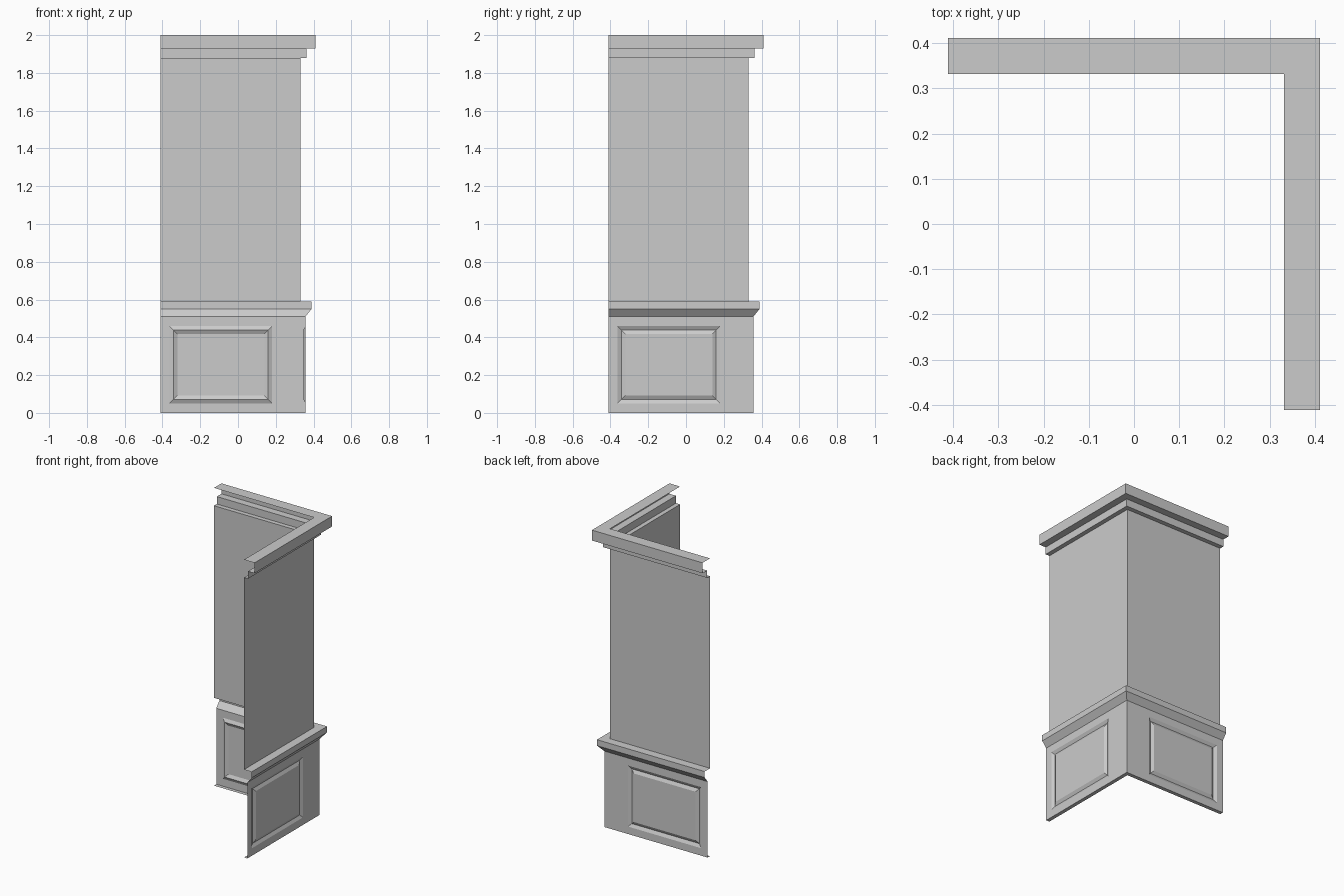
import bpy

cube = bpy.data.objects.get("Cube")
if cube:
    bpy.data.objects.remove(cube, do_unlink=True)

END = -0.411      # open ends of both legs
WALL = 0.332      # plane of the main wall
BASE = 0.357      # plane of the panelled plinth
BASE_TOP = 0.51

paint = bpy.data.materials.new("grey_paint")
paint.use_nodes = True
color = (0.6, 0.6, 0.6, 1)
paint.diffuse_color = color
paint.node_tree.nodes["Principled BSDF"].inputs["Base Color"].default_value = color


def add_mesh(name, verts, faces):
    mesh = bpy.data.meshes.new(name)
    mesh.from_pydata(verts, [], faces)
    mesh.materials.append(paint)
    obj = bpy.data.objects.new(name, mesh)
    bpy.context.collection.objects.link(obj)
    return obj


def sweep(name, profile):
    """Run a top-to-bottom (offset, height) profile round the mitred corner."""
    verts, faces = [], []
    for d, z in profile:
        verts += [(END, d, z), (d, d, z), (d, END, z)]
    for i in range(len(profile) - 1):
        for j in range(2):
            a = 3 * i + j
            faces.append((a, a + 1, a + 4, a + 3))
    return add_mesh(name, verts, faces)


def panelled_plinth(name, back):
    """Flat plinth face with a rectangular V-groove, built from nested rectangles."""
    verts, faces = [], []
    rings = [(END, BASE, 0, BASE_TOP, BASE)]
    for inset, depth in ((0, 0), (0.021, 0.011), (0.042, 0)):
        rings.append((-0.363 + inset, 0.181 - inset,
                      0.05 + inset, 0.46 - inset, BASE - depth))
    for s0, s1, z0, z1, d in rings:
        for s, z in ((s0, z0), (s1, z0), (s1, z1), (s0, z1)):
            verts.append((s, d, z) if back else (d, s, z))
    for r in range(len(rings) - 1):
        for k in range(4):
            n = (k + 1) % 4
            faces.append((4 * r + k, 4 * r + n, 4 * r + 4 + n, 4 * r + 4 + k))
    last = 4 * (len(rings) - 1)
    faces.append(tuple(range(last, last + 4)))
    if back:
        faces = [f[::-1] for f in faces]
    return add_mesh(name, verts, faces)


# Stepped cornice
sweep("cornice", [(WALL, 2), (0.411, 2), (0.411, 1.93), (0.362, 1.93),
                  (0.362, 1.88), (WALL, 1.88)])
# Plain upper wall
sweep("upper_wall", [(WALL, 1.88), (WALL, 0.59)])
# Rail with a sloped underside
sweep("chair_rail", [(WALL, 0.59), (0.389, 0.59), (0.389, 0.55), (BASE, BASE_TOP)])
# Plinth faces with grooved panels, and the narrow return underneath
panelled_plinth("back_plinth", True)
panelled_plinth("left_plinth", False)
sweep("plinth_underside", [(BASE, 0), (WALL, 0)])
